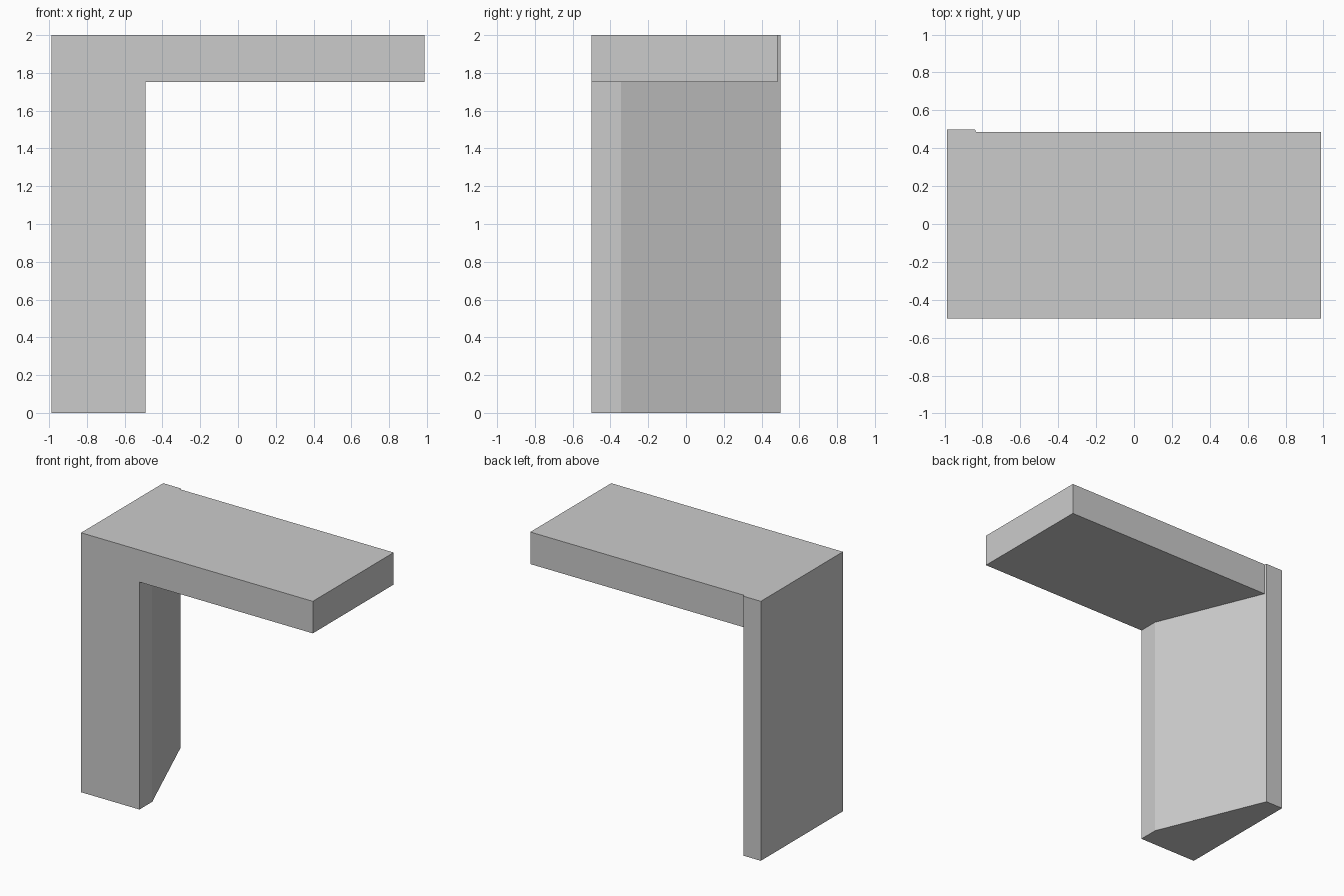
import bpy
import bmesh

cube = bpy.data.objects.get("Cube")
if cube:
    bpy.data.objects.remove(cube, do_unlink=True)

# Single grey finish
grey = bpy.data.materials.new("plain_grey")
grey.use_nodes = True
colour = (0.6, 0.6, 0.6, 1)
grey.diffuse_color = colour
grey.node_tree.nodes["Principled BSDF"].inputs["Base Color"].default_value = colour


def prism(name, outline, bottom, top):
    """Extrude a counter-clockwise plan outline between two heights."""
    bm = bmesh.new()
    base = bm.faces.new([bm.verts.new((x, y, bottom)) for x, y in outline])
    extruded = bmesh.ops.extrude_face_region(bm, geom=[base], use_keep_orig=True)
    for v in extruded["geom"]:
        if isinstance(v, bmesh.types.BMVert):
            v.co.z = top
    bmesh.ops.recalc_face_normals(bm, faces=bm.faces)
    mesh = bpy.data.meshes.new(name)
    bm.to_mesh(mesh)
    bm.free()
    mesh.materials.append(grey)
    obj = bpy.data.objects.new(name, mesh)
    bpy.context.collection.objects.link(obj)
    return obj


side, front, back = 0.988, -0.5, 0.5
slab_back = 0.485
underside, height = 1.753, 2.0

# Tapered upright: wide at the front, narrow at the back
prism("upright_leg", [(-side, front), (-0.49, front), (-0.49, -0.345),
                      (-0.84, back), (-side, back)], 0, underside)

# Overhanging slab, with the back end of the upright carried up through it
prism("top_slab", [(-side, front), (side, front), (side, slab_back),
                   (-0.834, slab_back), (-0.84, back), (-side, back)],
      underside, height)
